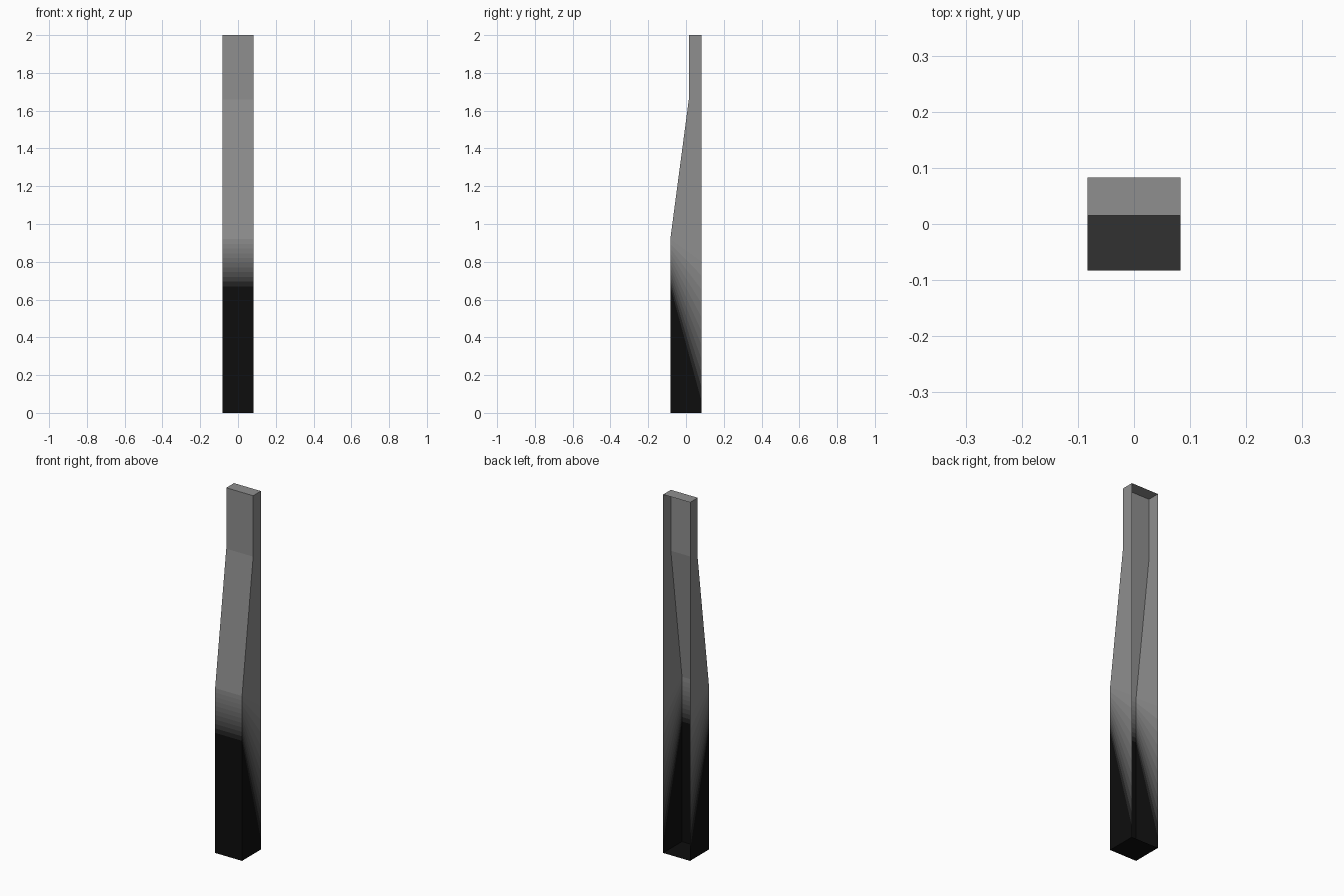
import bpy
import bmesh

if "Cube" in bpy.data.objects:
    bpy.data.objects.remove(bpy.data.objects["Cube"])

W = 0.083          # half width and half depth
TOP_Y = 0.015      # front of the slim upper part
BANDS = 10         # steps of the black-to-grey fade


def material(name, v):
    m = bpy.data.materials.new(name)
    m.diffuse_color = (v, v, v, 1)
    m.use_nodes = True
    m.node_tree.nodes["Principled BSDF"].inputs["Base Color"].default_value = m.diffuse_color
    return m


# Rows up the post: front y, front z, back z, colour slot of the strip below
rows = [(-W, 0, 0, 0), (-W, 0.67, 0.06, 0)]
for i in range(1, BANDS + 1):
    t = i / BANDS
    rows.append((-W, 0.67 + 0.25 * t, 0.06 + 0.74 * t, i))
rows += [(TOP_Y, 1.66, 1.66, BANDS + 1), (TOP_Y, 2, 2, BANDS + 1)]

# Channel-shaped post: front, two sides, top and bottom; the back is open
bm = bmesh.new()
rings = []
for fy, fz, bz, slot in rows:
    ring = [bm.verts.new(p) for p in
            ((-W, W, bz), (-W, fy, fz), (W, fy, fz), (W, W, bz))]
    if rings:
        low = rings[-1]
        for k in range(3):
            f = bm.faces.new((low[k], low[k + 1], ring[k + 1], ring[k]))
            f.material_index = slot
    rings.append(ring)
bm.faces.new(rings[0][::-1]).material_index = 0
bm.faces.new(rings[-1]).material_index = BANDS + 1

mesh = bpy.data.meshes.new("post")
bm.to_mesh(mesh)
bm.free()

# Fade from black base to grey top
for i in range(BANDS + 2):
    t = min(max((i - 0.5) / BANDS, 0), 1)
    mesh.materials.append(material(f"fade_{i}", 0.004 + 0.27 * t))

post = bpy.data.objects.new("post", mesh)
bpy.context.collection.objects.link(post)
